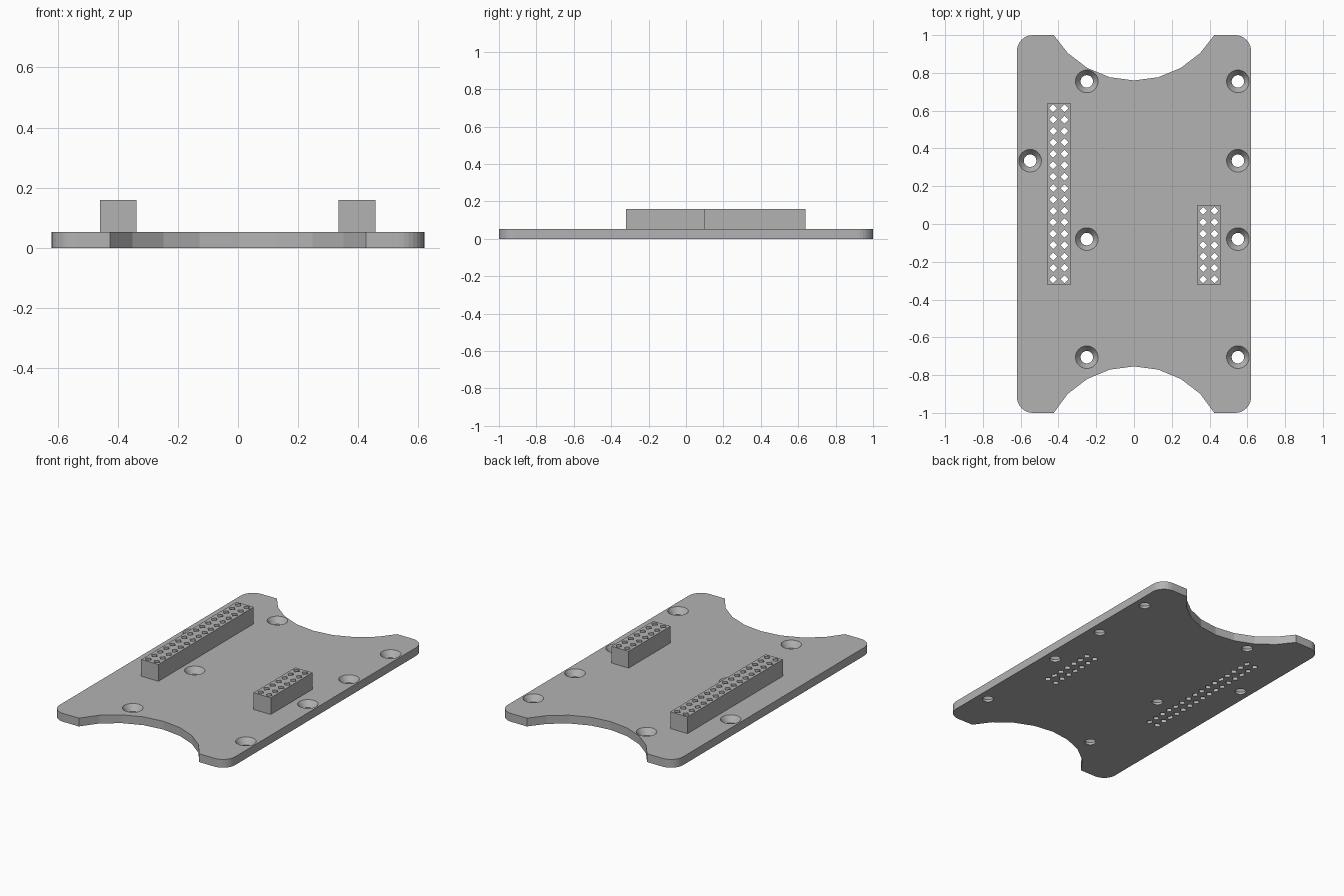
import bpy, bmesh, math

if "Cube" in bpy.data.objects:
    bpy.data.objects.remove(bpy.data.objects["Cube"])

T = 0.053          # plate thickness
TOP = 0.16         # top of the pin headers

grey = bpy.data.materials.new("light grey")
grey.diffuse_color = (0.45, 0.45, 0.45, 1)
grey.use_nodes = True
grey.node_tree.nodes["Principled BSDF"].inputs["Base Color"].default_value = grey.diffuse_color


def make(name, bm):
    bmesh.ops.recalc_face_normals(bm, faces=bm.faces)
    me = bpy.data.meshes.new(name)
    bm.to_mesh(me)
    bm.free()
    me.materials.append(grey)
    ob = bpy.data.objects.new(name, me)
    bpy.context.collection.objects.link(ob)
    return ob


def loft(bm, rings):
    """Closed solid through a list of equal-length rings of points."""
    vs = [[bm.verts.new(p) for p in r] for r in rings]
    n = len(vs[0])
    for a, b in zip(vs, vs[1:]):
        for i in range(n):
            bm.faces.new((a[i], a[(i + 1) % n], b[(i + 1) % n], b[i]))
    bm.faces.new(vs[0][::-1])
    bm.faces.new(vs[-1])


def circle(x, y, z, r, n):
    return [(x + r * math.cos(math.tau * i / n), y + r * math.sin(math.tau * i / n), z)
            for i in range(n)]


def cut(ob, cutter):
    mod = ob.modifiers.new("cut", 'BOOLEAN')
    mod.operation = 'DIFFERENCE'
    mod.solver = 'EXACT'
    mod.object = cutter
    dg = bpy.context.evaluated_depsgraph_get()
    me = bpy.data.meshes.new_from_object(ob.evaluated_get(dg))
    ob.modifiers.clear()
    ob.data = me
    bpy.data.objects.remove(cutter)


# plate outline: rounded corners, and a faceted round bite in each end
R, SEG = 0.085, 8
outline = []
for sx, sy, a0 in ((1, 1, 0), (-1, 1, 90), (-1, -1, 180), (1, -1, 270)):
    for i in range(SEG + 1):
        a = math.radians(a0 + 90 * i / SEG)
        outline.append((sx * (0.62 - R) + R * math.cos(a), sy * (1 - R) + R * math.sin(a)))
    if a0 in (0, 180):
        cy = 1.256 if sy > 0 else -1.25
        s = 0.425
        outline.append((sx * s, sy))
        for d in (45, 30, 15, 0, -15, -30, -45):
            t = math.radians(d)
            outline.append((sx * 0.496 * math.sin(t), cy - sy * 0.496 * math.cos(t)))
        outline.append((-sx * s, sy))
bm = bmesh.new()
loft(bm, [[(x, y, z) for x, y in outline] for z in (0, T)])
plate = make("base_plate", bm)

# countersunk screw holes
screws = [(-0.25, 0.755), (0.55, 0.755), (-0.55, 0.335), (0.55, 0.335),
          (-0.25, -0.08), (0.55, -0.08), (-0.25, -0.705), (0.55, -0.705)]
bm = bmesh.new()
for x, y in screws:
    loft(bm, [circle(x, y, z, r, 32) for z, r in
              ((-0.05, 0.033), (0.015, 0.033), (T, 0.06), (T + 0.05, 0.06))])
cut(plate, make("screw_cutter", bm))

# pin headers: name, centre x, top y, rows
headers = [("long_header", -0.398, 0.64, 16), ("short_header", 0.396, 0.10, 7)]


def pin_cutter():
    bm = bmesh.new()
    for _, cx, _, rows in headers:
        for dx in (-0.03, 0.03):
            for i in range(rows):
                y = -0.293 + i * 0.0604
                loft(bm, [circle(cx + dx, y, z, 0.021, 4) for z in (-0.05, TOP + 0.05)])
    return make("pin_cutter", bm)


cut(plate, pin_cutter())
for name, cx, y1, rows in headers:
    bm = bmesh.new()
    w, y0 = 0.061, -0.322
    loft(bm, [[(cx - w, y0, z), (cx + w, y0, z), (cx + w, y1, z), (cx - w, y1, z)]
              for z in (T, TOP)])
    cut(make(name, bm), pin_cutter())
